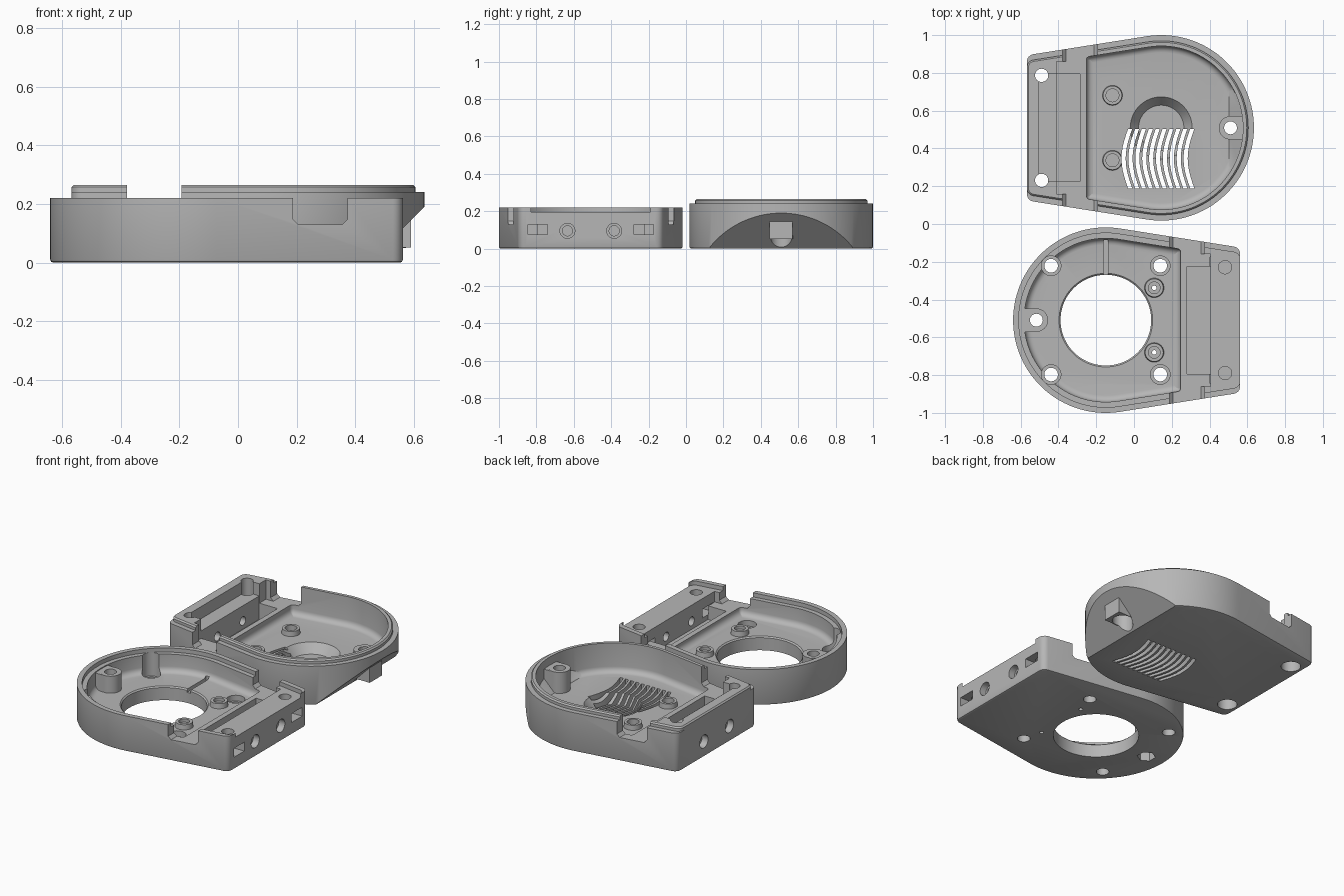
import bpy, bmesh
from math import sin, cos, pi, radians
from mathutils import Matrix, Vector

cube = bpy.data.objects.get("Cube")
if cube:
    bpy.data.objects.remove(cube, do_unlink=True)

RADIUS, END, FLOOR = 0.491, 0.711, 0.085
TAPER = radians(81)

grey = bpy.data.materials.new("plastic_grey")
grey.use_nodes = True
grey.diffuse_color = (0.47, 0.47, 0.47, 1)
grey.node_tree.nodes["Principled BSDF"].inputs["Base Color"].default_value = (0.47, 0.47, 0.47, 1)


# --- shape helpers (local frame: round end at origin, square end towards +x) ---
def outline(inset, end=END, corner=0.04):
    """Round end with two tangent sides that run to a rounded square end."""
    r = RADIUS - inset
    cx = end - corner
    cy = (r - corner - cx * cos(TAPER)) / sin(TAPER)
    arc = lambda x, y, rad, a, b, n: [
        (x + rad * cos(a + (b - a) * i / n), y + rad * sin(a + (b - a) * i / n)) for i in range(n + 1)]
    return (arc(cx, cy, corner, 0, TAPER, 6) + arc(0, 0, r, TAPER, 2 * pi - TAPER, 72)
            + arc(cx, -cy, corner, -TAPER, 0, 6))


def prism(points, z0, z1):
    bm = bmesh.new()
    base = bm.faces.new([bm.verts.new((x, y, z0)) for x, y in points])
    top = bmesh.ops.extrude_face_region(bm, geom=[base])["geom"]
    bmesh.ops.translate(bm, verts=[v for v in top if isinstance(v, bmesh.types.BMVert)], vec=(0, 0, z1 - z0))
    bmesh.ops.recalc_face_normals(bm, faces=bm.faces)
    return bm


def box(x0, x1, y0, y1, z0, z1):
    return prism([(x0, y0), (x1, y0), (x1, y1), (x0, y1)], z0, z1)


def cyl(x, y, r, z0, z1, r_top=None, sides=40):
    bm = bmesh.new()
    bmesh.ops.create_cone(bm, cap_ends=True, segments=sides, radius1=r, radius2=r_top or r, depth=z1 - z0,
                          matrix=Matrix.Translation((x, y, (z0 + z1) / 2)))
    return bm


def cyl_x(x0, x1, y, z, r):
    bm = cyl(0, 0, r, x0, x1)
    bm.transform(Matrix.Translation((0, y, z)) @ Matrix.Rotation(pi / 2, 4, "Y"))
    return bm


def soften(bm, rule, size, segments):
    """Bevel the edges whose two ends satisfy the rule."""
    edges = [e for e in bm.edges if rule(*[v.co for v in e.verts])]
    bmesh.ops.bevel(bm, geom=edges, offset=size, segments=segments, profile=0.5, affect="EDGES")
    return bm


def level(z):
    return lambda a, b: abs(a.z - z) < 1e-4 and abs(b.z - z) < 1e-4


def slope_cut(bm, distance):
    """Slice off the lower edge of the round end at 45 degrees."""
    bmesh.ops.bisect_plane(bm, geom=bm.verts[:] + bm.edges[:] + bm.faces[:], plane_co=(-distance, 0, 0),
                           plane_no=(-1, 0, -1), clear_outer=True)
    bmesh.ops.holes_fill(bm, edges=[e for e in bm.edges if e.is_boundary], sides=0)
    bmesh.ops.recalc_face_normals(bm, faces=bm.faces)
    return bm


def to_object(name, bm):
    mesh = bpy.data.meshes.new(name)
    bm.to_mesh(mesh)
    bm.free()
    obj = bpy.data.objects.new(name, mesh)
    bpy.context.scene.collection.objects.link(obj)
    return obj


def combine(obj, bm, operation="DIFFERENCE"):
    tool = to_object("cutter", bm)
    tool.hide_render = True
    mod = obj.modifiers.new("combine", "BOOLEAN")
    mod.operation, mod.solver, mod.object = operation, "EXACT", tool
    bpy.context.view_layer.objects.active = obj
    bpy.ops.object.modifier_apply(modifier=mod.name)
    bpy.data.objects.remove(tool, do_unlink=True)


def finish(obj, x, y, turn):
    obj.data.transform(Matrix.Translation((x, y, 0)) @ Matrix.Rotation(turn, 4, "Z"))
    obj.data.materials.clear()
    obj.data.materials.append(grey)
    bpy.ops.object.select_all(action="DESELECT")
    obj.select_set(True)
    bpy.context.view_layer.objects.active = obj
    bpy.ops.object.shade_smooth_by_angle(angle=radians(30))


def shell(height):
    return soften(prism(outline(0), 0, height), level(0), 0.01, 2)


def cavity():
    return soften(prism(outline(0.058, 0.396, 0.02), FLOOR, 0.4), level(FLOOR), 0.035, 5)


def connector_end(obj, notch_z):
    """Cable channel, deep pocket and round ports shared by both halves."""
    channel = box(0.337, 0.522, -0.6, 0.6, notch_z, 0.4)
    combine(obj, soften(channel, level(notch_z), 0.018, 1))
    combine(obj, box(0.45, 0.554, -0.35, 0.35, notch_z, 0.4))
    combine(obj, box(0.429, 0.5545, -0.285, 0.285, 0.045, 0.4))
    for side in (-1, 1):
        combine(obj, cyl_x(0.67, 0.8, side * 0.125, 0.095, 0.04))
        combine(obj, cyl_x(0.5, 0.7, side * 0.125, 0.095, 0.027))


def screw_boss(obj, x, top):
    combine(obj, cyl(x, 0, 0.062, 0.05, top), "UNION")
    combine(obj, box(-0.445, x, -0.0615, 0.0615, 0.051, top - 0.001), "UNION")


# --- base half: open ring floor ---
base = to_object("base_half", shell(0.22))
combine(base, prism(outline(0.03), 0.195, 0.4))
combine(base, cavity())
connector_end(base, 0.13)
screw_boss(base, -0.368, 0.19)
combine(base, cyl(-0.368, 0, 0.034, -0.1, 0.4))
combine(base, cyl(-0.368, 0, 0.052, -0.1, 0.06, sides=6))
combine(base, cyl(0, 0, 0.24, -0.1, 0.3, sides=72))
combine(base, cyl(0, 0, 0.237, 0.075, 0.087, 0.25, sides=72))
combine(base, box(-0.012, 0.012, 0.2, 0.425, 0.065, 0.18))
for side in (-1, 1):
    for x in (-0.29, 0.288):
        combine(base, cyl(x, side * 0.288, 0.052, 0.05, 0.4))
        combine(base, cyl(x, side * 0.288, 0.036, -0.1, 0.1))
    # standoffs
    combine(base, cyl(0.256, side * 0.171, 0.056, 0.05, 0.115, 0.048), "UNION")
    combine(base, cyl(0.256, side * 0.171, 0.031, 0.095, 0.2))
    combine(base, cyl(0.256, side * 0.171, 0.012, -0.1, 0.15))
    # blind screw holes and slotted ports in the square end
    combine(base, cyl(0.631, side * 0.28, 0.035, 0.05, 0.4))
    y0, y1 = sorted((side * 0.232, side * 0.335))
    combine(base, box(0.552, 0.8, y0, y1, 0.075, 0.13))
finish(base, -0.149, -0.509, 0)

# --- cover half: vented floor, sloped nose and raised lip ---
cover = to_object("cover_half", slope_cut(shell(0.24), 0.301))
lip = prism(outline(0.03), 0.2, 0.265)
combine(cover, soften(lip, level(0.265), 0.008, 1), "UNION")
combine(cover, slope_cut(cavity(), 0.273))
connector_end(cover, 0.145)
screw_boss(cover, -0.367, 0.215)
combine(cover, cyl(-0.367, 0, 0.034, -0.1, 0.4))
combine(cover, cyl(-0.367, 0, 0.058, -0.1, 0.15))
recess = box(0.5, 0.648, -0.285, 0.285, 0.19, 0.4)
combine(cover, soften(recess, lambda a, b: a.x > 0.6 and b.x > 0.6 and abs(a.y - b.y) < 1e-4, 0.04, 5))
for side in (-1, 1):
    # standoffs
    combine(cover, cyl(0.258, side * 0.172, 0.056, 0.05, 0.115, 0.05), "UNION")
    combine(cover, cyl(0.258, side * 0.172, 0.034, 0.07, 0.2))
    # through screw holes with counterbores
    combine(cover, cyl(0.633, side * 0.278, 0.035, -0.1, 0.4))
    combine(cover, cyl(0.633, side * 0.278, 0.055, -0.1, 0.08))

# dished recess and bowed vent slots
combine(cover, cyl(0, 0, 0.12, 0.03, 0.09, 0.168, sides=64))
steps = 10
for i in range(10):
    middle = (i - 4.5) * 0.0365
    path = [(middle + 0.035 * sin(pi * s / steps), 0.005 + 0.315 * s / steps) for s in range(steps + 1)]
    slot = [(x - 0.011, y) for x, y in path] + [(x + 0.011, y) for x, y in reversed(path)]
    combine(cover, prism(slot, -0.1, 0.2))
finish(cover, 0.144, 0.509, pi)
